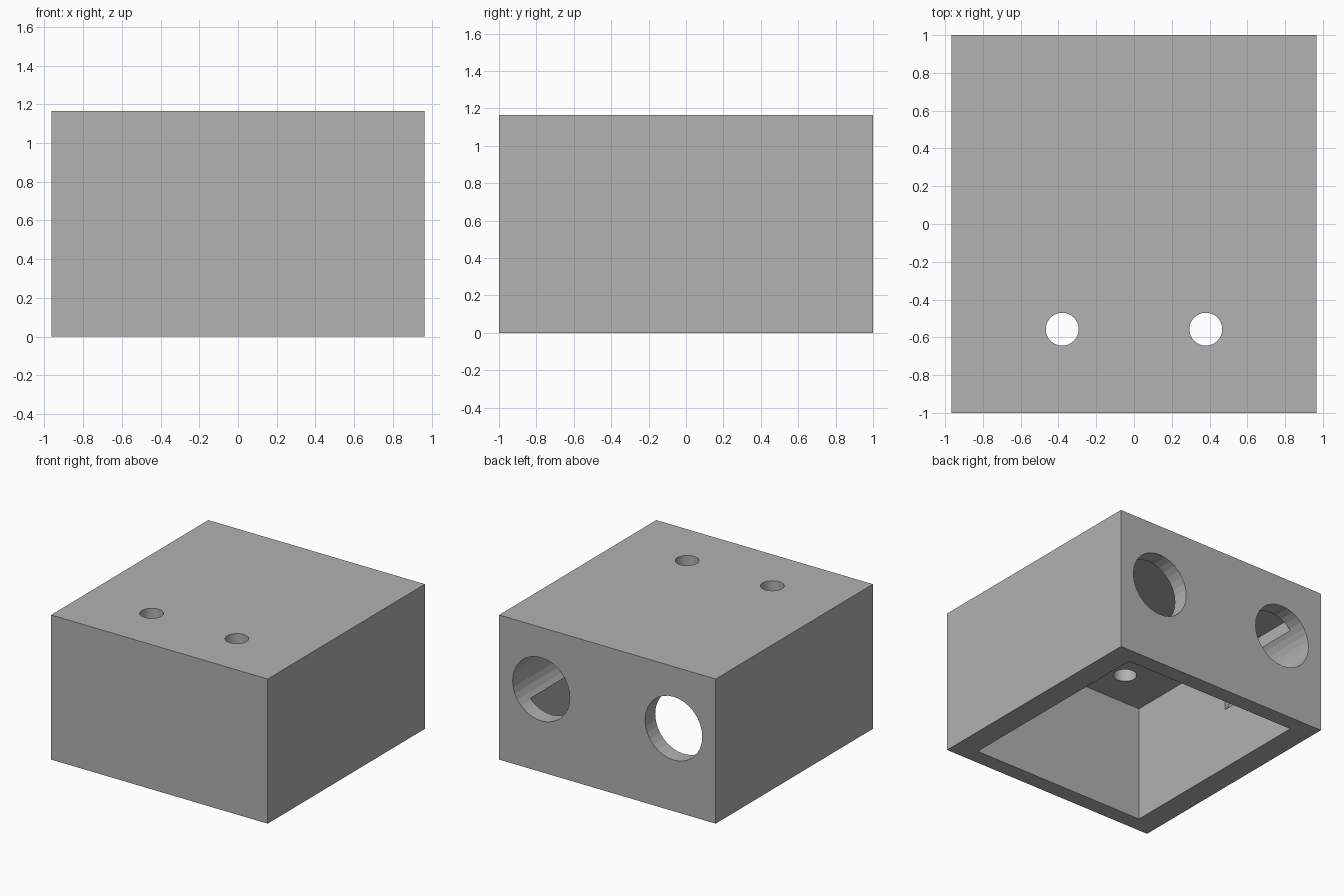
import bpy
import math

if "Cube" in bpy.data.objects:
    bpy.data.objects.remove(bpy.data.objects["Cube"])

WIDTH, DEPTH, HEIGHT = 1.93, 2.0, 1.165

grey = bpy.data.materials.new("plain_grey")
grey.diffuse_color = (0.445, 0.445, 0.445, 1.0)
grey.use_nodes = True
grey.node_tree.nodes["Principled BSDF"].inputs["Base Color"].default_value = grey.diffuse_color


def box(name, size, z_min):
    bpy.ops.mesh.primitive_cube_add(size=1, location=(0, 0, z_min + size[2] / 2))
    ob = bpy.context.object
    ob.name = name
    ob.scale = size
    bpy.ops.object.transform_apply(location=True, rotation=False, scale=True)
    ob.data.materials.append(grey)
    return ob


def rod(name, radius, length, location, rotation=(0, 0, 0)):
    bpy.ops.mesh.primitive_cylinder_add(vertices=32, radius=radius, depth=length,
                                        location=location, rotation=rotation)
    ob = bpy.context.object
    ob.name = name
    ob.data.materials.append(grey)
    return ob


def cut(target, cutter):
    mod = target.modifiers.new(cutter.name, 'BOOLEAN')
    mod.operation = 'DIFFERENCE'
    mod.solver = 'EXACT'
    mod.object = cutter
    cutter.hide_render = True
    cutter.display_type = 'WIRE'


# Housing block
housing = box("housing", (WIDTH, DEPTH, HEIGHT), 0)

# Cavity open at the bottom
cut(housing, box("cavity_cutter", (1.555, 1.74, 1.14), -0.2))

for side, x in (("left", -1), ("right", 1)):
    # Large bore from the back, grooving the inner side wall and stopping midway
    y_end, y_start = 0.12, 1.2
    cut(housing, rod(side + "_bore_cutter", 0.255, y_start - y_end,
                     (x * 0.59, (y_start + y_end) / 2, 0.667), (math.pi / 2, 0, 0)))
    # Small screw hole through the roof
    cut(housing, rod(side + "_screw_hole_cutter", 0.087, 0.5,
                     (x * 0.38, -0.557, 1.1)))
